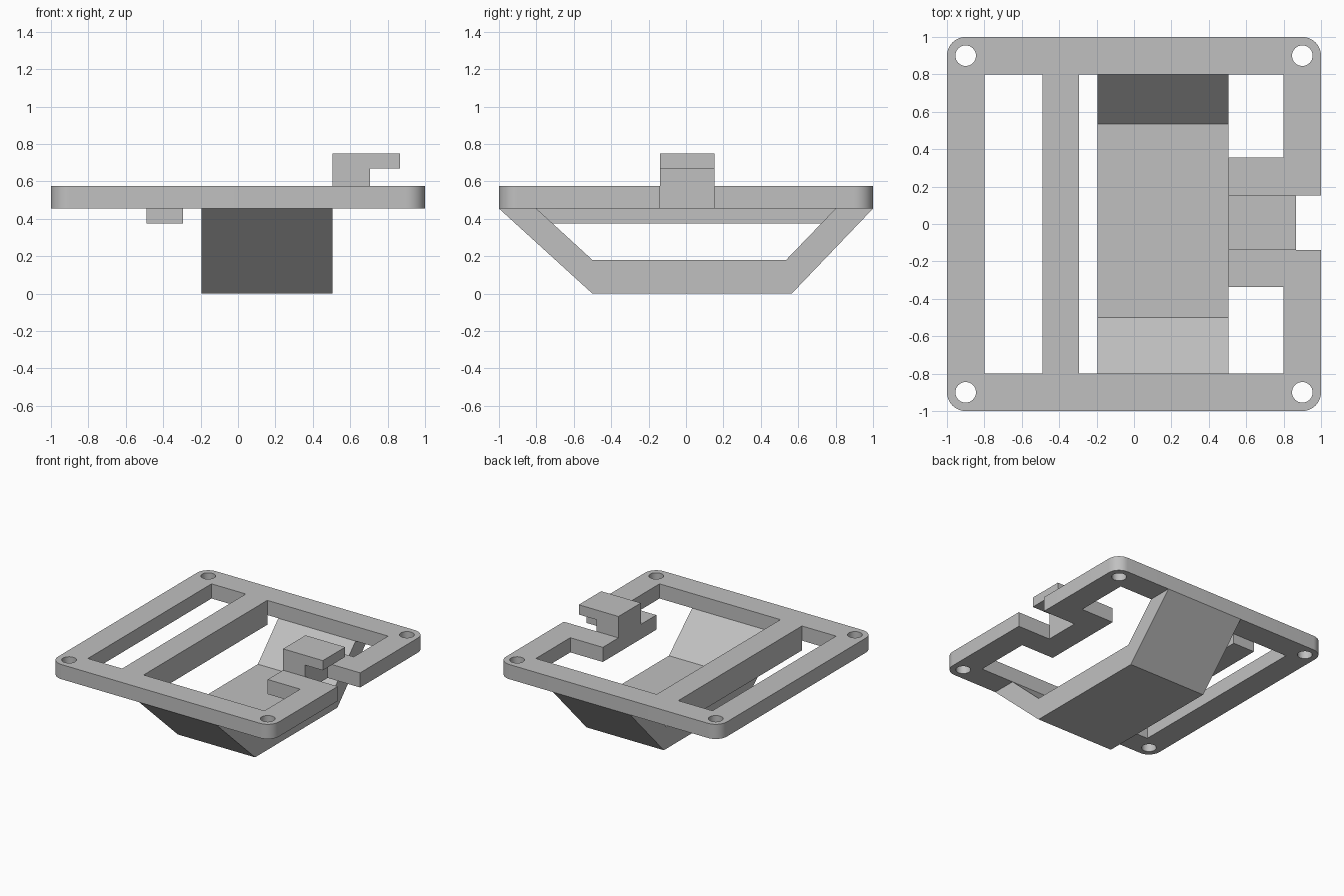
import bpy, bmesh
from math import sin, cos, pi, radians
from mathutils import Vector

cube = bpy.data.objects.get("Cube")
if cube:
    bpy.data.objects.remove(cube, do_unlink=True)

grey = bpy.data.materials.new("light grey")
grey.use_nodes = True
COLOUR = (0.53, 0.53, 0.53, 1)
grey.diffuse_color = COLOUR
grey.node_tree.nodes["Principled BSDF"].inputs["Base Color"].default_value = COLOUR

BOTTOM, TOP = 0.455, 0.575      # plate heights
INNER = 0.8                     # inside edge of the rim


def add_object(name, mesh):
    mesh.materials.clear()
    mesh.materials.append(grey)
    obj = bpy.data.objects.new(name, mesh)
    bpy.context.collection.objects.link(obj)
    return obj


def prism(name, profile, offset):
    """Closed 3D profile pushed along an offset."""
    bm = bmesh.new()
    face = bm.faces.new([bm.verts.new(p) for p in profile])
    ext = bmesh.ops.extrude_face_region(bm, geom=[face], use_keep_orig=True)
    moved = [g for g in ext["geom"] if isinstance(g, bmesh.types.BMVert)]
    bmesh.ops.translate(bm, verts=moved, vec=Vector(offset))
    bmesh.ops.recalc_face_normals(bm, faces=bm.faces)
    mesh = bpy.data.meshes.new(name)
    bm.to_mesh(mesh)
    bm.free()
    return add_object(name, mesh)


def arc(cx, cy, r, start, sweep, steps):
    return [(cx + r * cos(start + sweep * i / steps),
             cy + r * sin(start + sweep * i / steps)) for i in range(steps + 1)]


def plate(name, outlines, z0, z1):
    """Flat sheet from an outer outline and the holes inside it."""
    curve = bpy.data.curves.new(name, "CURVE")
    curve.dimensions = "2D"
    curve.fill_mode = "BOTH"
    curve.extrude = (z1 - z0) / 2
    for pts in outlines:
        spline = curve.splines.new("POLY")
        spline.points.add(len(pts) - 1)
        for point, (x, y) in zip(spline.points, pts):
            point.co = (x, y, 0, 1)
        spline.use_cyclic_u = True
    temp = bpy.data.objects.new(name + " outline", curve)
    bpy.context.collection.objects.link(temp)
    graph = bpy.context.evaluated_depsgraph_get()
    mesh = bpy.data.meshes.new_from_object(temp.evaluated_get(graph))
    bpy.data.objects.remove(temp, do_unlink=True)
    bm = bmesh.new()
    bm.from_mesh(mesh)
    bmesh.ops.remove_doubles(bm, verts=bm.verts, dist=0.0001)
    bmesh.ops.translate(bm, verts=bm.verts, vec=(0, 0, (z0 + z1) / 2))
    bmesh.ops.recalc_face_normals(bm, faces=bm.faces)
    bm.to_mesh(mesh)
    bm.free()
    return add_object(name, mesh)


# Rounded rim with a notch in its left side
corners = [(0.9, 0.9), (-0.9, 0.9), (-0.9, -0.9), (0.9, -0.9)]
outer = []
for i, (cx, cy) in enumerate(corners):
    outer += arc(cx, cy, 0.1, i * pi / 2, pi / 2, 10)
outer += [(1, -0.138), (0.705, -0.138), (0.705, 0.152), (1, 0.152)]

# Screw holes, narrow slot and main opening with its tab
holes = [arc(cx, cy, 0.055, 0, 2 * pi, 32)[:-1] for cx, cy in corners]
slot = [(-INNER, -INNER), (-0.49, -INNER), (-0.49, INNER), (-INNER, INNER)]
opening = [(-0.295, -INNER), (INNER, -INNER), (INNER, -0.337), (0.505, -0.337),
           (0.505, 0.355), (INNER, 0.355), (INNER, INNER), (-0.295, INNER)]
frame = plate("frame_plate", [outer, slot, opening] + holes, BOTTOM, TOP)

# Deep rib under the crossbar
prism("crossbar_rib", [(x, -INNER, z) for x, z in
      [(-0.49, 0.375), (-0.295, 0.375), (-0.295, BOTTOM), (-0.49, BOTTOM)]],
      (0, 2 * INNER, 0))

# Hooked catch standing on the tab
prism("catch_hook", [(x, -0.138, z) for x, z in
      [(0.505, TOP), (0.705, TOP), (0.705, 0.67), (0.865, 0.67),
       (0.865, 0.75), (0.505, 0.75)]], (0, 0.29, 0))

# Sloped cradle hanging below the frame
prism("cradle", [(-0.195, y, z) for y, z in
      [(-1, BOTTOM), (-0.5, 0), (0.565, 0), (1, BOTTOM),
       (INNER, BOTTOM), (0.535, 0.18), (-0.5, 0.18), (-INNER, BOTTOM)]],
      (0.7, 0, 0))

# Smooth round edges only
bpy.ops.object.select_all(action="DESELECT")
frame.select_set(True)
bpy.context.view_layer.objects.active = frame
bpy.ops.object.shade_smooth_by_angle(angle=radians(30))
